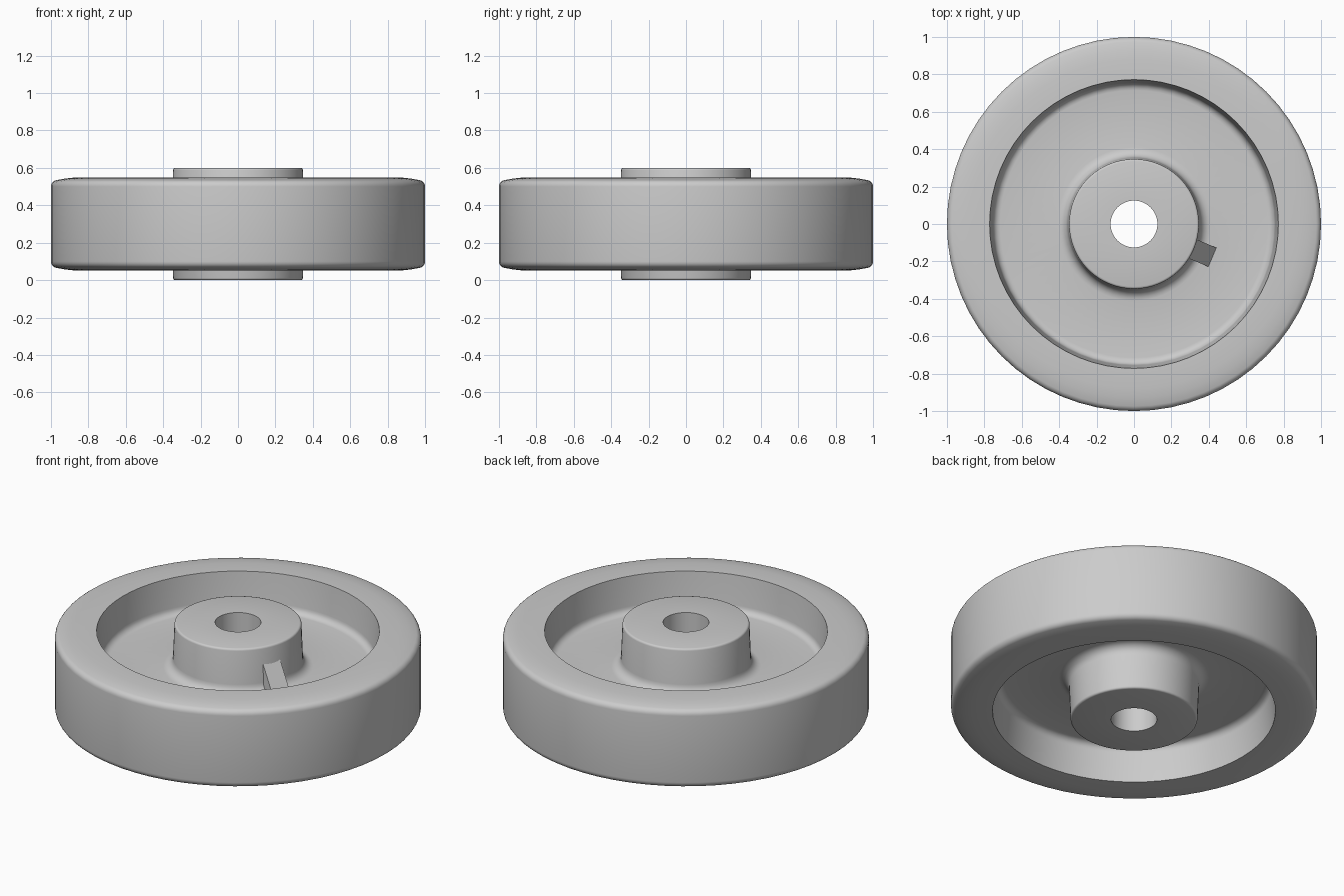
import bpy, bmesh, math
from mathutils import Matrix, Vector

if "Cube" in bpy.data.objects:
    bpy.data.objects.remove(bpy.data.objects["Cube"])

SEGMENTS = 64
MID = 0.3

grey = bpy.data.materials.new("light grey")
grey.use_nodes = True
colour = (0.6, 0.6, 0.6, 1)
grey.diffuse_color = colour
grey.node_tree.nodes["Principled BSDF"].inputs["Base Color"].default_value = colour


def finish(name, bm, angle):
    bmesh.ops.recalc_face_normals(bm, faces=bm.faces[:])
    mesh = bpy.data.meshes.new(name)
    bm.to_mesh(mesh)
    bm.free()
    mesh.materials.append(grey)
    obj = bpy.data.objects.new(name, mesh)
    bpy.context.collection.objects.link(obj)
    bpy.ops.object.select_all(action="DESELECT")
    obj.select_set(True)
    bpy.context.view_layer.objects.active = obj
    bpy.ops.object.shade_smooth_by_angle(angle=math.radians(angle))
    return obj


def arc(cx, cz, radius, start, end, steps=5):
    """Points of a rounded corner, angles in degrees."""
    angles = [math.radians(start + (end - start) * i / steps) for i in range(steps + 1)]
    return [(cx + radius * math.cos(a), cz + radius * math.sin(a)) for a in angles]


# Upper half of the section, from the bore out to the tread (radius, height above middle)
half = [(0.125, 0.3), (0.335, 0.3)]
half += arc(0.335, 0.288, 0.012, 90, 0, 3)[1:]
half += arc(0.41, 0.09, 0.055, 180, 270)      # hub fillet
half += arc(0.715, 0.075, 0.04, 270, 360)     # rim fillet
half += [(0.772, 0.248), (0.88, 0.248), (0.93, 0.242)]
half += arc(0.965, 0.2, 0.035, 75, 0)         # rounded shoulder
section = half + [(r, -z) for r, z in reversed(half)]

# Wheel body: closed section revolved around the axle
bm = bmesh.new()
verts = [bm.verts.new((r, 0, z + MID)) for r, z in section]
edges = [bm.edges.new((verts[i - 1], verts[i])) for i in range(len(verts))]
bmesh.ops.spin(bm, geom=verts + edges, cent=(0, 0, 0), axis=(0, 0, 1),
               angle=2 * math.pi, steps=SEGMENTS, use_merge=True)
bmesh.ops.remove_doubles(bm, verts=bm.verts[:], dist=0.0001)
finish("wheel_body", bm, 35)

# Sloped rib between the hub and the web
bm = bmesh.new()
side = [bm.verts.new((r, -0.055, z)) for r, z in
        [(0.3, 0.3), (0.455, 0.3), (0.455, 0.335), (0.345, 0.5), (0.3, 0.5)]]
face = bm.faces.new(side)
extruded = bmesh.ops.extrude_face_region(bm, geom=[face])["geom"]
bmesh.ops.translate(bm, vec=Vector((0, 0.11, 0)),
                    verts=[g for g in extruded if isinstance(g, bmesh.types.BMVert)])
bmesh.ops.rotate(bm, verts=bm.verts[:], cent=(0, 0, 0),
                 matrix=Matrix.Rotation(math.radians(-23), 3, "Z"))
finish("hub_rib", bm, 20)
